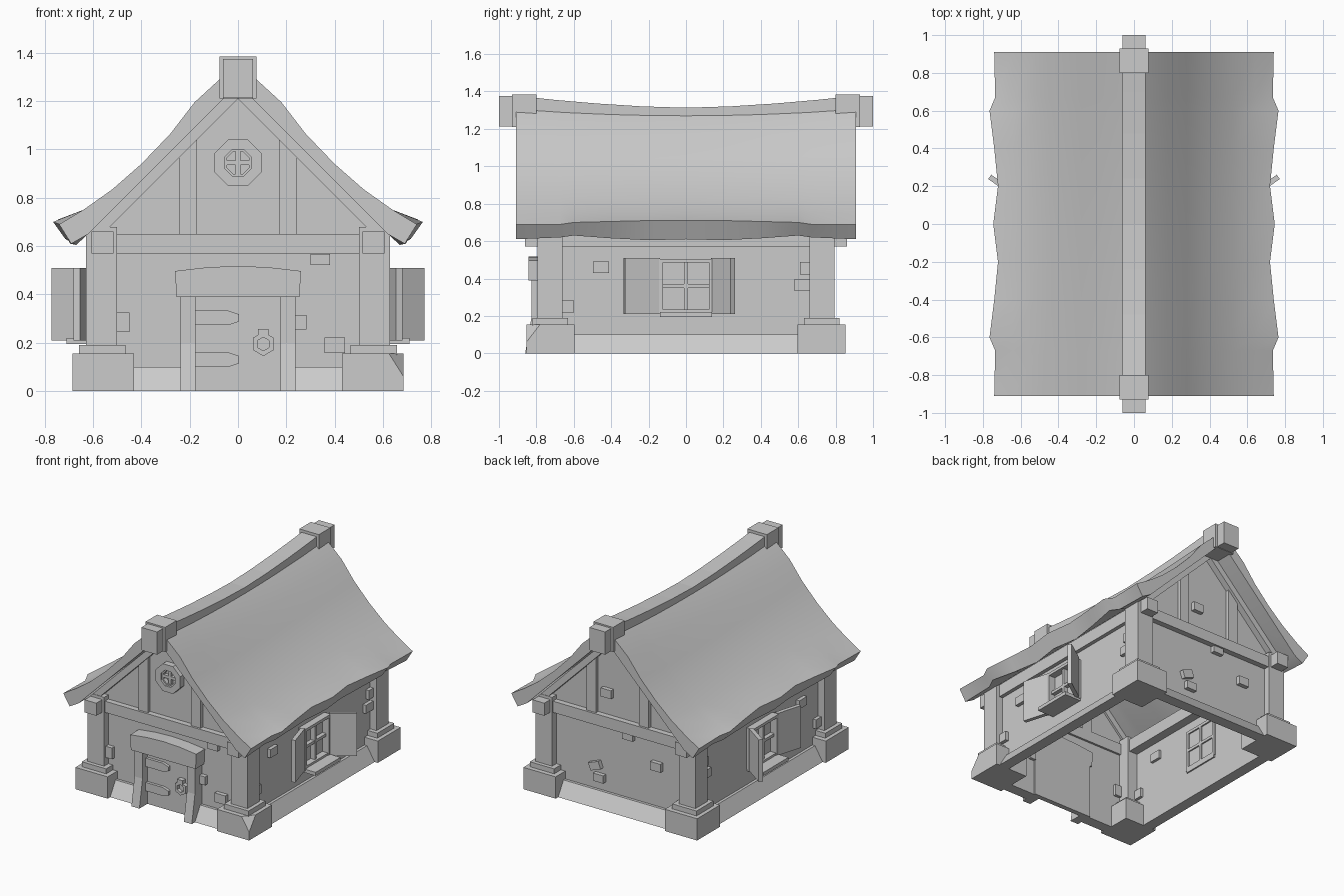
import bpy, bmesh
from math import cos, sin, pi, atan2
from mathutils import Vector, Matrix

if "Cube" in bpy.data.objects:
    bpy.data.objects.remove(bpy.data.objects["Cube"])


def finish(name, bm, smooth=False):
    bmesh.ops.recalc_face_normals(bm, faces=bm.faces[:])
    me = bpy.data.meshes.new(name)
    bm.to_mesh(me)
    bm.free()
    ob = bpy.data.objects.new(name, me)
    bpy.context.collection.objects.link(ob)
    if smooth:
        bpy.ops.object.select_all(action='DESELECT')
        ob.select_set(True)
        bpy.context.view_layer.objects.active = ob
        bpy.ops.object.shade_smooth_by_angle(angle=0.6)
    return ob


def loft(name, loops, smooth=False, caps=True, closed=False):
    """Skin a list of equal-length closed loops."""
    bm = bmesh.new()
    rows = [[bm.verts.new(p) for p in lp] for lp in loops]
    n = len(rows[0])
    pairs = list(zip(rows, rows[1:])) + ([(rows[-1], rows[0])] if closed else [])
    for a, b in pairs:
        for i in range(n):
            j = (i + 1) % n
            bm.faces.new((a[i], a[j], b[j], b[i]))
    if caps and not closed:
        bm.faces.new(rows[0])
        bm.faces.new(rows[-1])
    return finish(name, bm, smooth)


def prism_y(name, pts, y0, y1):
    return loft(name, [[(x, y, z) for x, z in pts] for y in (y0, y1)])


def prism_x(name, pts, x0, x1):
    return loft(name, [[(x, y, z) for y, z in pts] for x in (x0, x1)])


def box(name, x0, x1, y0, y1, z0, z1):
    return prism_y(name, [(x0, z0), (x1, z0), (x1, z1), (x0, z1)], y0, y1)


def ring(name, cx, cz, ro, ri, y0, y1, n, turn):
    def lp(r, y):
        return [(cx + r * cos(turn + 2 * pi * i / n), y, cz + r * sin(turn + 2 * pi * i / n))
                for i in range(n)]
    return loft(name, [lp(ro, y0), lp(ro, y1), lp(ri, y1), lp(ri, y0)], closed=True)


WX, WY = 0.58, 0.745

# Open wall shell with gables
bm = bmesh.new()
gable = [(-WX, 0), (WX, 0), (WX, .69), (0, 1.25), (-WX, .69)]
f, b = [[bm.verts.new((x, y, z)) for x, z in gable] for y in (-WY, WY)]
bm.faces.new(f)
bm.faces.new(b)
for i, j in ((1, 2), (4, 0)):
    bm.faces.new((f[i], f[j], b[j], b[i]))
finish("walls", bm)

# Sagging roof with a wavy eave: |y| -> eave x, top z, bottom z
eave = {.91: (.74, .69, .61), .67: (.735, .69, .62), .6: (.765, .70, .63),
        .4: (.74, .705, .615), .2: (.72, .71, .605), 0: (.745, .71, .61)}
ys = sorted(set(eave) | {-k for k in eave})
loops = []
for y in ys:
    ex, zt, zb = eave[abs(y)]
    sag = .035 * (1 - (y / .91) ** 2)
    top = [(.06, 1.305 - sag), (.18, 1.195 - sag * .9), (.28, 1.065 - sag * .7),
           (.40, .94 - sag * .5), (.52, .835 - sag * .2), (.64, .75), (ex, zt)]
    half = top + [(ex - .05, zb), (.62, .65), (.06, 1.21)]
    loops.append([(x, y, z) for x, z in half] + [(-x, y, z) for x, z in reversed(half)])
loft("roof", loops, smooth=True)

# Ridge beam and its end blocks
loops = []
for y in (-.92, -.7, -.48, -.24, 0, .24, .48, .7, .92):
    s = .065 * (1 - abs(y / .92) ** 1.6)
    loops.append([(-.06, y, 1.24 - s * .3), (.06, y, 1.24 - s * .3), (.06, y, 1.378 - s), (-.06, y, 1.378 - s)])
loft("ridge_beam", loops)
for s in (-1, 1):
    box("ridge_collar", -.077, .077, s * .80, s * .93, 1.21, 1.385)
    box("ridge_end", -.062, .062, s * .90, s * 1.0, 1.213, 1.375)

# Corner posts, plates and stone blocks
for sx in (-1, 1):
    for sy in (-1, 1):
        box("corner_post", sx * .5, sx * .63, sy * .66, sy * .793, .15, .68)
        box("post_plate", sx * .465, sx * .657, sy * .63, sy * .82, .15, .19)
        ob = box("corner_stone", sx * .43, sx * .685, sy * .595, sy * .853, 0, .155)
        if sx > 0 and sy < 0:  # chipped corner
            bm = bmesh.new()
            bm.from_mesh(ob.data)
            p = [Vector(v) for v in ((.625, -.853, .155), (.685, -.853, .06), (.685, -.78, .155))]
            n = (p[1] - p[0]).cross(p[2] - p[0])
            n = n if n.z > 0 else -n
            r = bmesh.ops.bisect_plane(bm, geom=bm.verts[:] + bm.edges[:] + bm.faces[:],
                                       plane_co=p[0], plane_no=n, clear_outer=True)
            bmesh.ops.holes_fill(bm, edges=[e for e in bm.edges if e.is_boundary])
            bm.to_mesh(ob.data)
            bm.free()

# Sloped foundation strips
for s in (-1, 1):
    prism_y("side_foundation", [(s * WX, 0), (s * .66, 0), (s * .60, .1), (s * WX, .1)], -.62, .62)
wedge = [(WY, 0), (.825, 0), (.765, .1), (WY, .1)]
prism_x("back_foundation", wedge, -.45, .45)
for s in (-1, 1):
    prism_x("front_foundation", [(-y, z) for y, z in wedge], s * .2, s * .45)

# Timber frame: wall plates, cross beams, studs, rafters
for sx in (-1, 1):
    box("wall_plate", sx * .515, sx * .607, -.86, .86, .57, .66)
for sy in (-1, 1):
    box("cross_beam", -.51, .51, sy * .73, sy * .785, .57, .65)
    for sx in (-1, 1):
        prism_y("gable_stud", [(sx * .17, .64), (sx * .245, .64), (sx * .245, .985), (sx * .17, 1.06)],
                sy * .73, sy * .77)
        prism_y("rafter", [(0, 1.21), (0, 1.29), (.62 * sx, .67), (.56 * sx, .65)],
                sy * .73, sy * .79)

# Door, frame and arched lintel
box("door", -.18, .18, -.77, -.735, 0, .4)
for s in (-1, 1):
    prism_x("door_post", [(-.735, 0), (-.86, 0), (-.825, .2), (-.825, .4), (-.735, .4)], s * .175, s * .238)
prism_y("lintel", [(-.255, .39), (.255, .39), (.26, .497), (.13, .512), (0, .518), (-.13, .512), (-.26, .497)],
        -.842, -.735)

# Strap hinges and knocker
for z in (.13, .303):
    prism_y("hinge", [(-.175, z - .03), (-.04, z - .03), (.005, z - .015), (.005, z + .015),
                      (-.04, z + .03), (-.175, z + .03)], -.79, -.765)
ring("knocker_ring", .105, .195, .05, .028, -.80, -.775, 6, pi / 2)
box("knocker_mount", .083, .127, -.805, -.765, .225, .258)

# Round gable window
ring("round_window_frame", 0, .945, .105, .06, -.79, -.735, 8, pi / 8)
ring("round_window_inner", 0, .945, .066, .05, -.775, -.735, 8, pi / 8)
box("round_window_bar", -.01, .01, -.77, -.735, .89, 1.0)
box("round_window_bar", -.055, .055, -.77, -.735, .935, .955)


# Side windows with sills and open shutters
def shutter(s, y0, x1, y1):
    d = Vector((x1 - .625, y1 - y0)).normalized() * .028
    q = [(.625, y0), (x1, y1), (x1 - abs(d.y), y1 + d.x * (1 if y1 > 0 else -1)),
         (.625 - abs(d.y), y0 + d.x * (1 if y1 > 0 else -1))]
    loft("shutter", [[(s * x, y, z) for x, y in q] for z in (.21, .51)])


for s in (-1, 1):
    for t in (-1, 1):
        box("window_jamb", s * .57, s * .63, t * .122, t * .145, .21, .505)
    box("window_head", s * .57, s * .63, -.145, .145, .485, .505)
    box("window_foot", s * .57, s * .625, -.145, .145, .21, .235)
    box("window_bar", s * .57, s * .612, -.01, .01, .22, .5)
    box("window_bar", s * .57, s * .61, -.13, .13, .35, .37)
    box("window_sill", s * .57, s * .71, -.14, .14, .195, .22)
    shutter(s, .135, .772, .238)
    shutter(s, -.14, .68, -.325)

    # Loose bricks on the side walls
    for y, z, w, h in ((-.455, .46, .085, .06), (-.635, .25, .07, .065), (.64, .455, .06, .065), (.62, .365, .085, .06)):
        box("side_brick", s * .56, s * .605, y - w / 2, y + w / 2, z - h / 2, z + h / 2)

# Loose bricks on the front and back walls
for sy, x, z, w, h, tilt in ((-1, -.475, .285, .05, .08, 0), (-1, .26, .285, .045, .06, 0),
                             (-1, .34, .545, .08, .045, 0), (-1, .4, .19, .085, .065, 0),
                             (1, .09, .81, .08, .06, 0), (1, -.08, .545, .08, .045, 0),
                             (1, .18, .27, .085, .055, .35), (1, .15, .19, .08, .055, 0),
                             (1, -.3, .39, .08, .06, 0)):
    ob = box("wall_brick", -w / 2, w / 2, -.025, .025, -h / 2, h / 2)
    ob.matrix_world = Matrix.Translation((x, sy * .75, z)) @ Matrix.Rotation(tilt, 4, 'Y')
